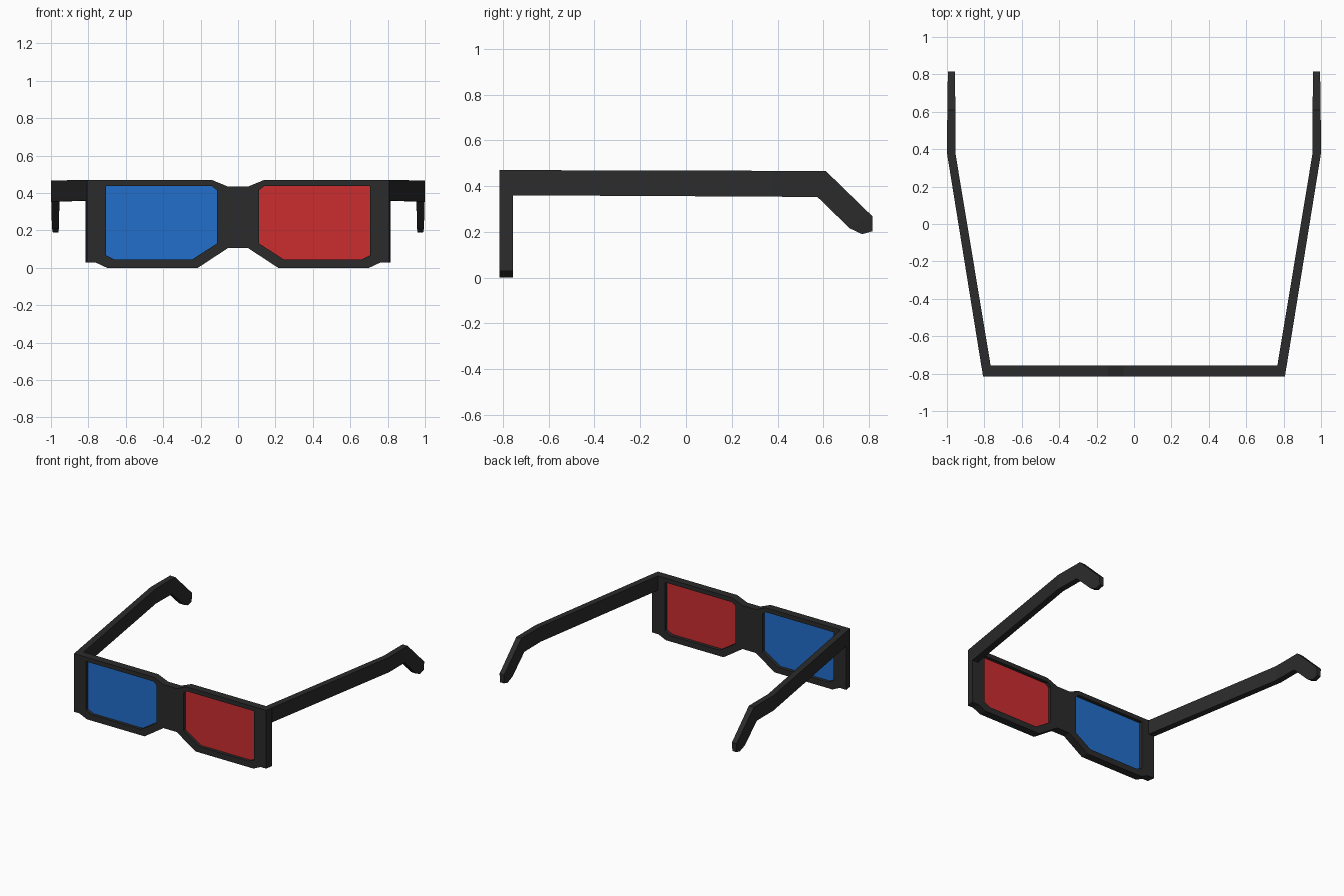
import bpy, bmesh

if "Cube" in bpy.data.objects:
    bpy.data.objects.remove(bpy.data.objects["Cube"])


def material(name, rgb):
    m = bpy.data.materials.new(name)
    m.diffuse_color = (*rgb, 1)
    m.use_nodes = True
    m.node_tree.nodes["Principled BSDF"].inputs["Base Color"].default_value = m.diffuse_color
    return m


BLACK = material("black plastic", (0.024, 0.024, 0.024))
BLUE = material("blue film", (0.016, 0.156, 0.60))
RED = material("red film", (0.60, 0.026, 0.028))

FRONT, BACK = -0.815, -0.757


def finish(bm, name, mat):
    bmesh.ops.recalc_face_normals(bm, faces=bm.faces[:])
    mesh = bpy.data.meshes.new(name)
    bm.to_mesh(mesh)
    bm.free()
    mesh.materials.append(mat)
    ob = bpy.data.objects.new(name, mesh)
    bpy.context.collection.objects.link(ob)
    return ob


def plate(name, loops, y0, y1, mat):
    """Extrude an x-z outline (first loop) with holes (other loops) from y0 to y1."""
    bm = bmesh.new()
    for loop in loops:
        vs = [bm.verts.new((x, y0, z)) for x, z in loop]
        for a, b in zip(vs, vs[1:] + vs[:1]):
            bm.edges.new((a, b))
    bmesh.ops.triangle_fill(bm, use_beauty=True, use_dissolve=False,
                            edges=bm.edges[:], normal=(0, -1, 0))
    ext = bmesh.ops.extrude_face_region(bm, geom=bm.faces[:], use_keep_orig=True)
    for v in ext["geom"]:
        if isinstance(v, bmesh.types.BMVert):
            v.co.y = y1
            if abs(v.co.x) > 0.8:      # ends slant along the temples
                v.co.x *= 1.011
    return finish(bm, name, mat)


def mirror(pts):
    return [(-x, z) for x, z in reversed(pts)]


# Outline of the right half of the frame, from bridge top round to bridge bottom
half = [(0.055, 0.435), (0.14, 0.47), (0.807, 0.47), (0.807, 0.028), (0.76, 0.028),
        (0.70, 0.003), (0.215, 0.003), (0.055, 0.105)]
half = [(x, 0.0 if z == 0.003 else z) for x, z in half]
lens = [(0.14, 0.437), (0.707, 0.437), (0.707, 0.068), (0.66, 0.045),
        (0.245, 0.045), (0.113, 0.13), (0.113, 0.415)]

# Front frame and the two lenses
plate("front_frame", [half + mirror(half), lens, mirror(lens)], FRONT, BACK, BLACK)
plate("red_lens", [lens], -0.792, -0.782, RED)
plate("blue_lens", [mirror(lens)], -0.792, -0.782, BLUE)

# Temple sections: top (y, z), bottom (y, z), outer x, inner x
sections = [((-0.76, 0.47), (-0.76, 0.36), 0.816, 0.766),
            ((0.38, 0.467), (0.38, 0.354), 1.0, 0.955),
            ((0.61, 0.467), (0.575, 0.352), 0.998, 0.955),
            ((0.815, 0.268), (0.715, 0.216), 0.995, 0.957),
            ((0.815, 0.203), (0.77, 0.19), 0.99, 0.96)]
for side, s in (("left", -1), ("right", 1)):
    bm = bmesh.new()
    rings = [[bm.verts.new((s * x, *p)) for x, p in
              ((xo, top), (xi, top), (xi, bot), (xo, bot))]
             for top, bot, xo, xi in sections]
    for r, q in zip(rings, rings[1:]):
        for i in range(4):
            j = (i + 1) % 4
            bm.faces.new((r[i], r[j], q[j], q[i]))
    bm.faces.new(rings[0])
    bm.faces.new(rings[-1])
    finish(bm, side + "_temple", BLACK)
